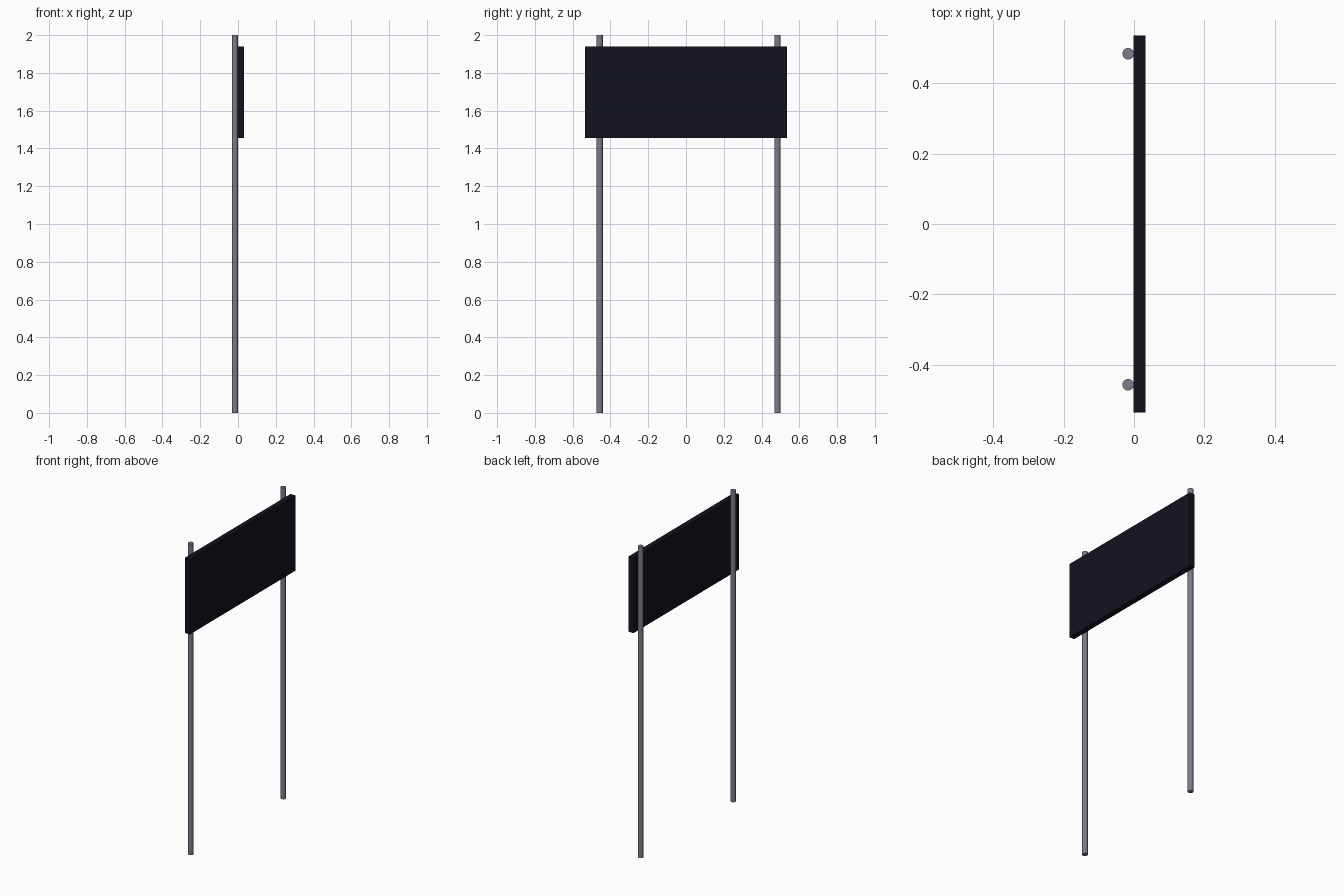
import bpy
import math

if "Cube" in bpy.data.objects:
    bpy.data.objects.remove(bpy.data.objects["Cube"])


def material(name, color):
    mat = bpy.data.materials.new(name)
    mat.diffuse_color = (*color, 1)
    mat.use_nodes = True
    mat.node_tree.nodes["Principled BSDF"].inputs["Base Color"].default_value = mat.diffuse_color
    return mat


metal = material("metal", (0.21, 0.2, 0.26))
dark = material("dark_panel", (0.006, 0.006, 0.014))

# Sign board, in front of the posts
x0, x1 = -0.002, 0.033
z0, z1 = 1.455, 1.939
bpy.ops.mesh.primitive_cube_add(size=1, location=((x0 + x1) / 2, 0, (z0 + z1) / 2))
board = bpy.context.object
board.name = "sign_board"
board.scale = (x1 - x0, 1.072, z1 - z0)
bpy.ops.object.transform_apply(location=False, rotation=False, scale=True)
board.data.materials.append(dark)

# Two round posts behind the board, slightly off centre
for name, y in (("left_post", -0.457), ("right_post", 0.484)):
    bpy.ops.mesh.primitive_cylinder_add(
        vertices=16, radius=0.0165, depth=2, location=(-0.0165, y, 1))
    post = bpy.context.object
    post.name = name
    bpy.ops.object.shade_smooth_by_angle(angle=math.radians(40))
    post.data.materials.append(metal)
